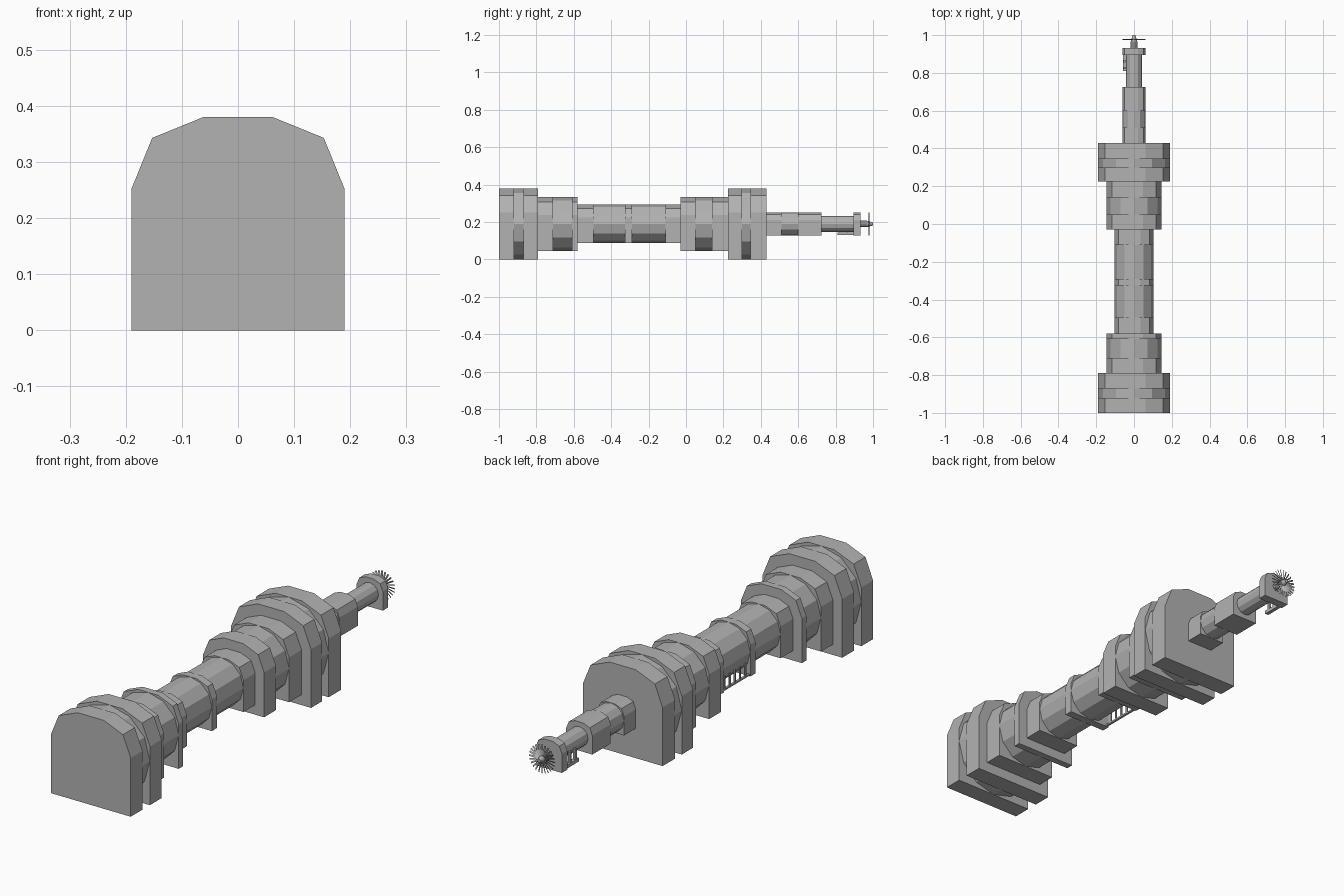
import bpy, bmesh, math
from mathutils import Matrix

if "Cube" in bpy.data.objects:
    bpy.data.objects.remove(bpy.data.objects["Cube"])

CZ = 0.19  # height of the long axis
grey = bpy.data.materials.new("plain_grey")
grey.diffuse_color = (0.45, 0.45, 0.45, 1)
grey.use_nodes = True
grey.node_tree.nodes["Principled BSDF"].inputs["Base Color"].default_value = grey.diffuse_color


def finish(name, bm):
    bmesh.ops.recalc_face_normals(bm, faces=bm.faces)
    me = bpy.data.meshes.new(name)
    bm.to_mesh(me)
    bm.free()
    me.materials.append(grey)
    ob = bpy.data.objects.new(name, me)
    bpy.context.collection.objects.link(ob)
    return ob


def extrude(name, pts, y0, y1):
    """Extrude an x-z outline (relative to the axis) along y."""
    bm = bmesh.new()
    a = [bm.verts.new((x, y0, CZ + z)) for x, z in pts]
    b = [bm.verts.new((x, y1, CZ + z)) for x, z in pts]
    bm.faces.new(a)
    bm.faces.new(b[::-1])
    for i in range(len(pts)):
        j = (i + 1) % len(pts)
        bm.faces.new((a[i], a[j], b[j], b[i]))
    return finish(name, bm)


def collar(name, r, y0, y1):
    """Arched plate: square foot, faceted shoulders."""
    right = [(1, -1), (1, .326), (.805, .805), (.326, 1)]
    pts = right + [(-x, z) for x, z in reversed(right)]
    extrude(name, [(x * r, z * r) for x, z in pts], y0, y1)


def tube(name, r, y0, y1, n=12):
    extrude(name, [(r * math.cos(2 * math.pi * i / n), r * math.sin(2 * math.pi * i / n))
                   for i in range(n)], y0, y1)


def box(name, x0, x1, y0, y1, z0, z1):
    bm = bmesh.new()
    m = Matrix.Translation(((x0 + x1) / 2, (y0 + y1) / 2, (z0 + z1) / 2)) @ \
        Matrix.Diagonal((x1 - x0, y1 - y0, z1 - z0, 1))
    bmesh.ops.create_cube(bm, size=1, matrix=m)
    finish(name, bm)


# Body sections: radius and the y spans of their collars; tubes bridge the gaps
sections = [
    ("front_drum", .19, [(-1, -.92), (-.87, -.79)]),
    ("front_step", .145, [(-.79, -.71), (-.61, -.58)]),
    ("middle", .103, [(-.58, -.495), (-.325, -.29), (-.11, -.03)]),
    ("rear_step", .145, [(-.03, .05), (.14, .225)]),
    ("rear_drum", .19, [(.225, .30), (.345, .43)]),
    ("tail", .062, [(.43, .51), (.60, .725)]),
]
for name, r, spans in sections:
    for i, (y0, y1) in enumerate(spans):
        collar(f"{name}_collar_{i + 1}", r, y0, y1)
    for i in range(len(spans) - 1):
        tube(f"{name}_tube_{i + 1}", r, spans[i][1], spans[i + 1][0])

# Tail boom and end collar
tube("tail_boom", .042, .725, .895)
collar("end_collar", .062, .895, .932)

# Small railing under the left of the middle section
box("rail", -.1, -.09, -.29, -.11, .09, .097)
for i in range(5):
    y = -.27 + i * .035
    box("rail_post", -.098, -.092, y, y + .008, .097, .15)

# Bracket under the end collar
box("bracket_bar", -.058, -.042, .81, .895, .13, .145)
for y in (.82, .855):
    box("bracket_post", -.055, -.045, y, y + .012, .145, .19)

# Propeller hub and fan
tube("fan_shaft", .018, .932, .965, 10)
bm = bmesh.new()
bmesh.ops.create_cone(bm, cap_ends=True, segments=10, radius1=.018, radius2=.008, depth=.035,
                      matrix=Matrix.Translation((0, .9825, CZ)) @ Matrix.Rotation(-math.pi / 2, 4, 'X'))
finish("fan_hub", bm)
bm = bmesh.new()
for i in range(24):
    m = Matrix.Translation((0, .978, CZ)) @ Matrix.Rotation(2 * math.pi * i / 24, 4, 'Y') @ \
        Matrix.Translation((0, 0, .036)) @ Matrix.Rotation(.6, 4, 'Z') @ \
        Matrix.Diagonal((.007, .0015, .05, 1))
    bmesh.ops.create_cube(bm, size=1, matrix=m)
finish("fan_blades", bm)
